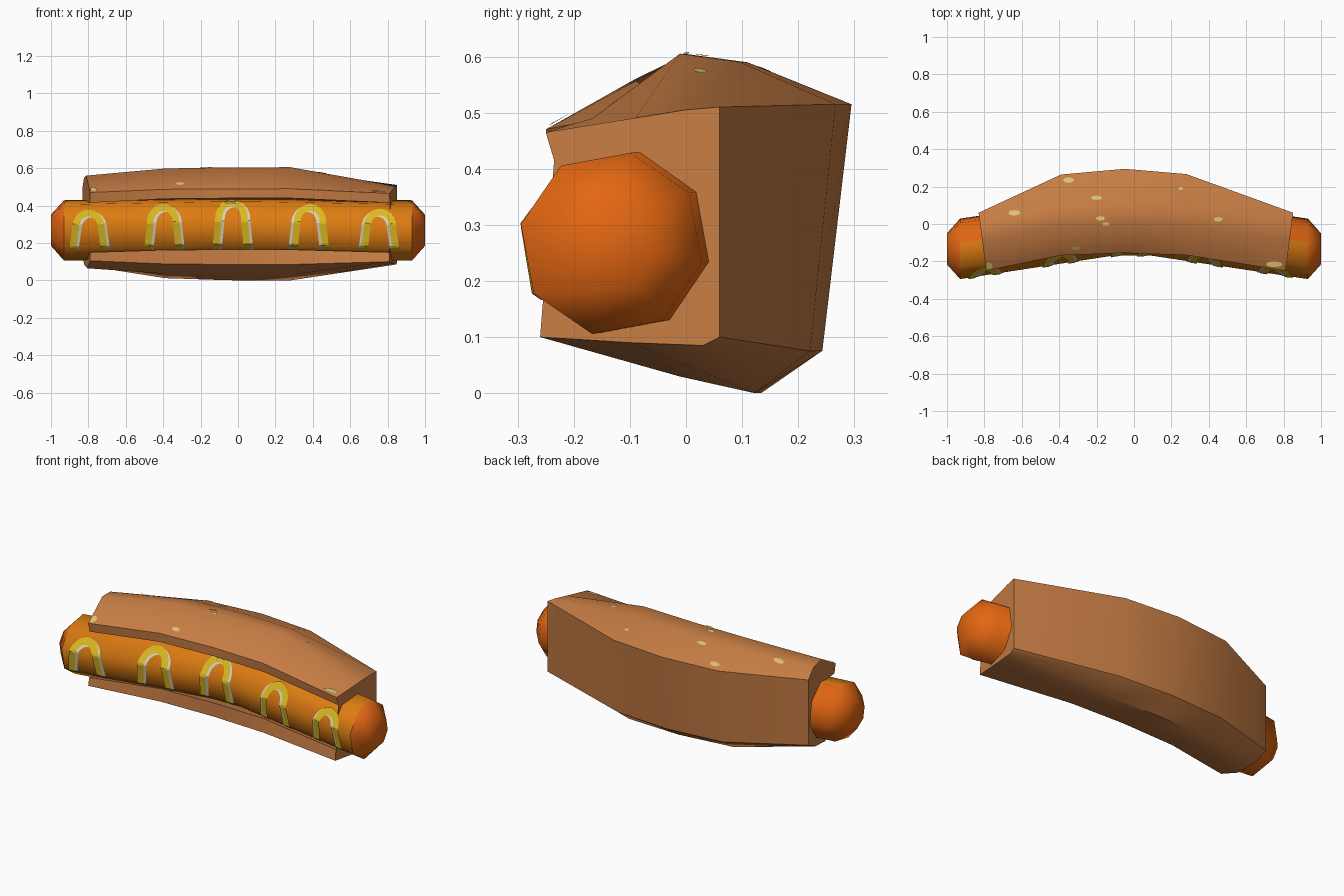
import bpy, bmesh, math
from mathutils import Vector
from mathutils.bvhtree import BVHTree

if "Cube" in bpy.data.objects:
    bpy.data.objects.remove(bpy.data.objects["Cube"])


def material(name, rgb):
    m = bpy.data.materials.new(name)
    m.diffuse_color = (*rgb, 1)
    m.use_nodes = True
    m.node_tree.nodes["Principled BSDF"].inputs["Base Color"].default_value = m.diffuse_color
    return m


BUN = material("toasted bun brown", (0.57, 0.205, 0.058))
SAUSAGE = material("sausage orange", (0.77, 0.135, 0.006))
GLAZE = material("glazed orange", (0.72, 0.20, 0.006))
MUSTARD = material("mustard yellow", (0.70, 0.48, 0.015))
SHINE = material("pale grey", (0.66, 0.62, 0.5))
SEED = material("seed cream", (0.68, 0.54, 0.17))


def finish(name, bm, mats, angle=None, recalc=True):
    if recalc:
        bmesh.ops.recalc_face_normals(bm, faces=bm.faces)
    me = bpy.data.meshes.new(name)
    bm.to_mesh(me)
    bm.free()
    ob = bpy.data.objects.new(name, me)
    bpy.context.collection.objects.link(ob)
    for m in mats:
        me.materials.append(m)
    if angle:
        bpy.ops.object.select_all(action='DESELECT')
        ob.select_set(True)
        bpy.context.view_layer.objects.active = ob
        bpy.ops.object.shade_smooth_by_angle(angle=math.radians(angle))
    return ob


def loft(rings):
    """Skin a list of equal-length closed rings and cap both ends."""
    bm = bmesh.new()
    rows = [[bm.verts.new(p) for p in r] for r in rings]
    n = len(rows[0])
    for a, b in zip(rows, rows[1:]):
        for i in range(n):
            j = (i + 1) % n
            bm.faces.new((a[i], a[j], b[j], b[i]))
    caps = [bm.faces.new(rows[0]), bm.faces.new(rows[-1])]
    bmesh.ops.triangulate(bm, faces=caps)
    bmesh.ops.recalc_face_normals(bm, faces=bm.faces)
    return bm


# Sausage: bent eight-sided tube with rounded ends (x, y, z, radius)
stations = [(-1, -.133, .268, .085), (-.93, -.133, .267, .165),
            (-.1, -.006, .283, .165), (.08, -.006, .283, .165),
            (.93, -.133, .267, .165), (1, -.133, .268, .085)]
rings = []
for x, y, z, r in stations:
    angs = [math.radians(33 + 45 * k) for k in range(8)]
    rings.append([(x, y + r * math.cos(a), z + r * math.sin(a)) for a in angs])
bm = loft(rings)
bm.normal_update()
for f in bm.faces:
    c = f.calc_center_median()
    if abs(c.x) < .9 and f.normal.y < .1:
        f.material_index = 1
sausage_tree = BVHTree.FromBMesh(bm)
finish("sausage", bm, [SAUSAGE, GLAZE], 50)

# Bun: C-shaped section (y, z), from the upper lip over the back to the lower lip, then inside
left_end = [(-.25, .47), (-.09, .56), (.0, .55), (.06, .50), (.06, .12), (-.02, .08), (-.13, .065),
            (-.25, .105), (-.24, .15), (-.13, .12), (0, .22), (0, .33), (-.12, .42), (-.235, .415)]
right_end = [(-.25, .465), (-.09, .49), (.0, .505), (.06, .51), (.06, .10), (.03, .085), (-.10, .09),
             (-.26, .10), (-.235, .15), (-.13, .12), (0, .22), (0, .33), (-.12, .42), (-.235, .415)]
middle = [(-.155, .49), (0, .605), (.11, .59), (.295, .515), (.243, .075), (.135, 0), (-.0, .03),
          (-.15, .085), (-.15, .165), (0, .13), (.12, .22), (.12, .35), (0, .43), (-.155, .44)]
rings = []
for x, ty, tz in [(-.81, 0, 0), (-.39, .87, .85), (-.05, 1, .99), (.28, .88, 1), (.83, 0, 0)]:
    end = left_end if x < 0 else right_end
    slant = 0 if ty else math.copysign(.13, x)
    ring = []
    for (y0, z0), (y1, z1) in zip(end, middle):
        y = y0 + (y1 - y0) * ty
        ring.append((x + slant * (y + .1), y, z0 + (z1 - z0) * tz))
    rings.append(ring)
bm = loft(rings)
bun_tree = BVHTree.FromBMesh(bm)
finish("bun", bm, [BUN], 45)


def on_sausage(x, z, lift):
    hit, normal, _, _ = sausage_tree.ray_cast(Vector((x, -2, z)), Vector((0, 1, 0)))
    return hit + Vector((0, -lift, 0))


def loop_strip(bm, cx, top, width, lift):
    """One upside-down U of sauce laid on the front of the sausage."""
    path = []
    half, low = .068, .165
    spring = top - .09
    for k in range(12):
        t = k / 12
        path.append((-half - .016 * (1 - t), low + (spring - low) * t))
    for k in range(17):
        a = math.pi * (1 - k / 16)
        path.append((half * math.cos(a), spring + .075 * math.sin(a)))
    path += [(-x, z) for x, z in reversed(path[:12])]
    rows = []
    for i, (x, z) in enumerate(path):
        a, b = path[max(i - 1, 0)], path[min(i + 1, len(path) - 1)]
        t = Vector((b[0] - a[0], b[1] - a[1])).normalized()
        row = []
        for s in (-.5, 0, .5):
            px, pz = x - t.y * width * s, z + t.x * width * s
            row.append(bm.verts.new(on_sausage(cx + px, pz, lift)))
        rows.append(row)
    for a, b in zip(rows, rows[1:]):
        for i in (0, 1):
            f = bm.faces.new((a[i], b[i], b[i + 1], a[i + 1]))
            f.normal_update()
            if f.normal.y > 0:
                f.normal_flip()


# Sauce loops, with a pale edge showing on one side
loops = [(-.80, .375), (-.40, .405), (-.035, .43), (.385, .405), (.76, .38)]
for name, mat, width, lift, shift in [("mustard_loops", MUSTARD, .036, .008, 0),
                                      ("mustard_pale_edge", SHINE, .034, .005, .015)]:
    bm = bmesh.new()
    for cx, top in loops:
        loop_strip(bm, cx + (shift if cx < .1 else -shift), top - shift * .5, width, lift)
    finish(name, bm, [mat], recalc=False)

# Seeds: thin flakes on the top of the bun (x, y, half length, half width)
seeds = [(-.35, .235, .03, .015), (-.2, .14, .03, .012), (-.18, .03, .025, .012),
         (-.15, 0, .02, .01), (-.64, .06, .032, .015), (.45, .025, .025, .012),
         (.25, .19, .012, .008), (-.31, -.13, .025, .01), (.75, -.215, .045, .016),
         (-.775, -.225, .02, .02)]
bm = bmesh.new()
for x, y, rx, ry in seeds:
    pts = []
    for k in range(8):
        a = math.tau * k / 8
        px, py = x + rx * math.cos(a), y + ry * math.sin(a)
        hit, normal, _, _ = bun_tree.ray_cast(Vector((px, py, 2)), Vector((0, 0, -1)))
        if hit and hit.z > .4:
            pts.append(hit + Vector((0, 0, .005)))
    if len(pts) > 2:
        f = bm.faces.new([bm.verts.new(p) for p in pts])
        f.normal_update()
        if f.normal.z < 0:
            f.normal_flip()
finish("bun_seeds", bm, [SEED], recalc=False)
